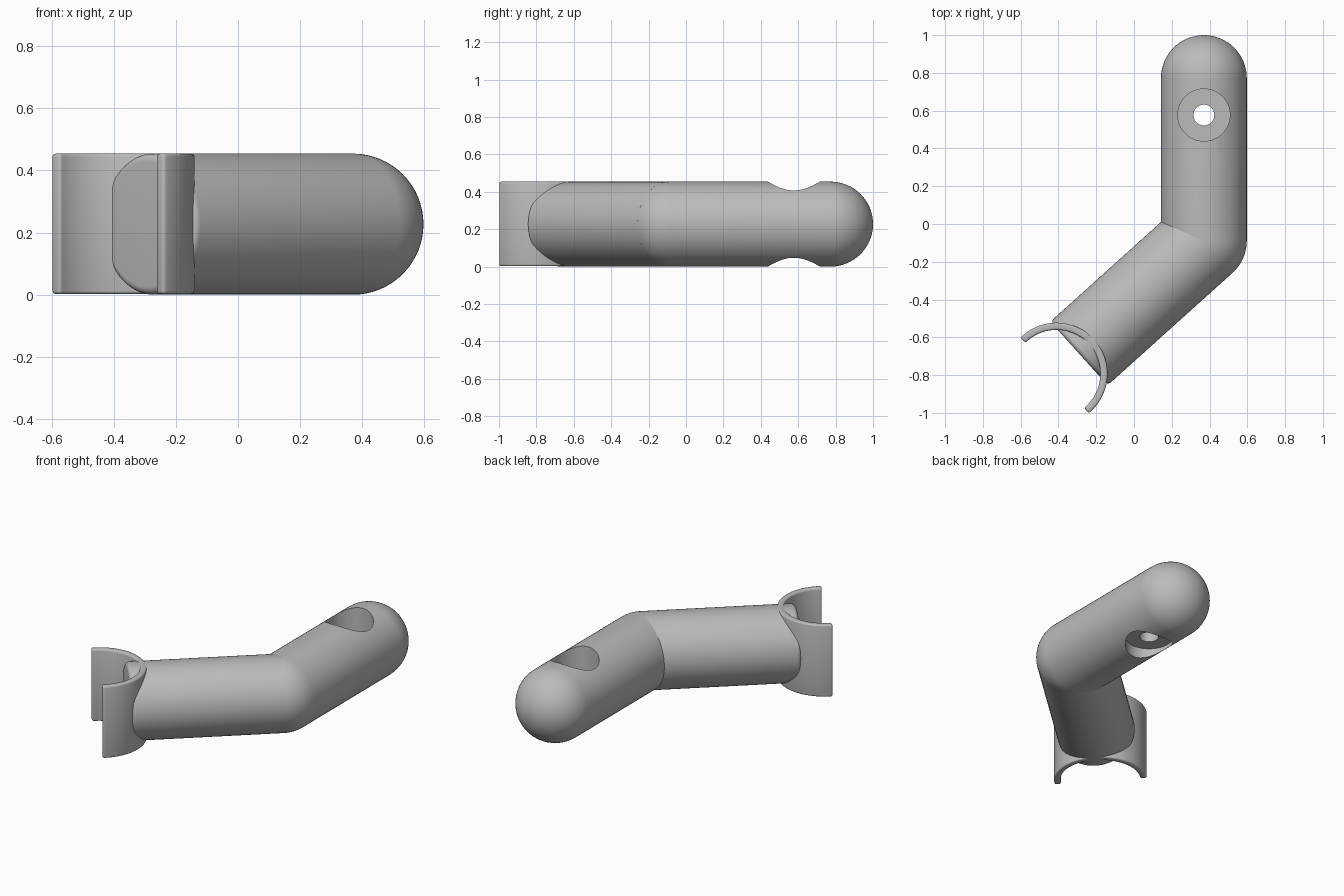
import bpy, bmesh, math
from mathutils import Vector, Matrix

if "Cube" in bpy.data.objects:
    bpy.data.objects.remove(bpy.data.objects["Cube"], do_unlink=True)

R = 0.227                                   # tube radius
ELBOW = Vector((0.37, -0.09, R))
TIP_Y = 0.773                               # centre of the rounded end
BEND = math.radians(222)                    # heading of the lower arm
DIRECTION = Vector((math.cos(BEND), math.sin(BEND), 0))
SIDES = 64

grey = bpy.data.materials.new("plain_grey")
grey.use_nodes = True
grey.diffuse_color = (0.5, 0.5, 0.5, 1)
grey.node_tree.nodes["Principled BSDF"].inputs["Base Color"].default_value = (0.5, 0.5, 0.5, 1)


def finish(name, bm):
    """Turn a bmesh into a grey object."""
    bmesh.ops.remove_doubles(bm, verts=bm.verts, dist=1e-5)
    bmesh.ops.recalc_face_normals(bm, faces=bm.faces)
    mesh = bpy.data.meshes.new(name)
    bm.to_mesh(mesh)
    bm.free()
    mesh.materials.append(grey)
    obj = bpy.data.objects.new(name, mesh)
    bpy.context.collection.objects.link(obj)
    return obj


def lathe(name, profile, origin, axis):
    """Spin (radius, distance) points round an axis."""
    bm = bmesh.new()
    verts = [bm.verts.new((r, 0, d)) for r, d in profile]
    edges = [bm.edges.new(pair) for pair in zip(verts, verts[1:])]
    bmesh.ops.spin(bm, geom=verts + edges, cent=(0, 0, 0), axis=(0, 0, 1),
                   angle=math.tau, steps=SIDES, use_merge=True)
    turn = Vector((0, 0, 1)).rotation_difference(axis).to_matrix().to_4x4()
    bm.transform(Matrix.Translation(origin) @ turn)
    return finish(name, bm)


def smooth(obj):
    bpy.ops.object.select_all(action="DESELECT")
    obj.select_set(True)
    bpy.context.view_layer.objects.active = obj
    bpy.ops.object.shade_smooth_by_angle(angle=math.radians(35))


def arc(radius, start, end, steps, centre=0.0):
    """Points of an arc as (radius, distance), angles from the axis equator."""
    angles = [math.radians(start + (end - start) * i / steps) for i in range(steps + 1)]
    return [(radius * math.cos(a), centre + radius * math.sin(a)) for a in angles]


# Upper arm: a capsule with a rounded elbow and a rounded tip
capsule = arc(R, -90, 0, 16) + arc(R, 0, 90, 16, TIP_Y - ELBOW.y)
upper_arm = lathe("upper_arm", capsule, ELBOW, Vector((0, 1, 0)))

# Stepped screw hole: wide recess above and below, narrow bore between
WIDE, BORE, LOW_FLOOR, HIGH_FLOOR = 0.138, 0.055, 0.07, 0.2
hole_profile = [(0, -0.1), (WIDE, -0.1), (WIDE, LOW_FLOOR), (BORE, LOW_FLOOR),
                (BORE, HIGH_FLOOR), (WIDE, HIGH_FLOOR), (WIDE, 0.6), (0, 0.6)]
cutter = lathe("hole_cutter", hole_profile, Vector((0.37, 0.577, 0)), Vector((0, 0, 1)))
cut = upper_arm.modifiers.new("screw_hole", "BOOLEAN")
cut.operation = "DIFFERENCE"
cut.solver = "EXACT"
cut.object = cutter
bpy.context.view_layer.objects.active = upper_arm
bpy.ops.object.modifier_apply(modifier=cut.name)
bpy.data.objects.remove(cutter, do_unlink=True)
smooth(upper_arm)

# Lower arm: a tube whose far end has a softened rim
LENGTH, RIM = 0.89, 0.025
rim = [(R - RIM + r, d) for r, d in arc(RIM, 0, 90, 6, LENGTH - RIM)]
lower_arm = lathe("lower_arm", [(0, 0), (R, 0)] + rim + [(0, LENGTH)], ELBOW, DIRECTION)
smooth(lower_arm)

# Clip: an upright half ring, open away from the arm
OUTER, INNER, STEPS = 0.27, 0.232, 48
centre = ELBOW + DIRECTION * 1.05
bm = bmesh.new()
angles = [BEND + math.pi + math.radians(-93 + 186 * i / STEPS) for i in range(STEPS + 1)]
rows = [[bm.verts.new((centre.x + r * math.cos(a), centre.y + r * math.sin(a), 0.002))
         for a in angles] for r in (OUTER, INNER)]
for i in range(STEPS):
    bm.faces.new((rows[0][i], rows[0][i + 1], rows[1][i + 1], rows[1][i]))
made = bmesh.ops.extrude_face_region(bm, geom=bm.faces[:])
bmesh.ops.translate(bm, vec=(0, 0, 2 * R - 0.002),
                    verts=[v for v in made["geom"] if isinstance(v, bmesh.types.BMVert)])
clip = finish("clip_ring", bm)
bevel = clip.modifiers.new("soft_edges", "BEVEL")
bevel.width = 0.01
bevel.segments = 3
bevel.limit_method = "ANGLE"
bevel.angle_limit = math.radians(40)
bpy.context.view_layer.objects.active = clip
bpy.ops.object.modifier_apply(modifier=bevel.name)
smooth(clip)
